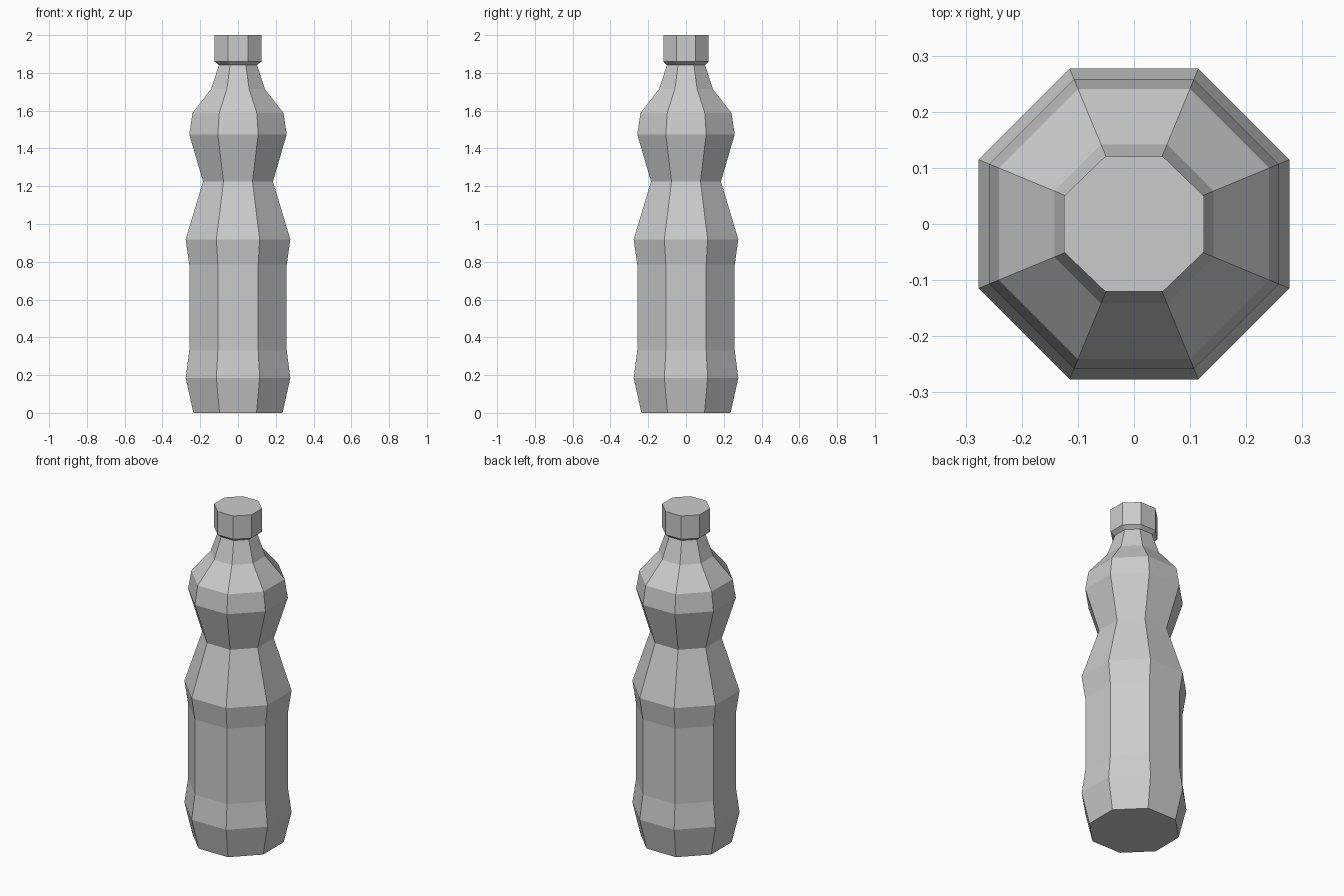
import bpy, bmesh
from math import cos, sin, pi

if "Cube" in bpy.data.objects:
    bpy.data.objects.remove(bpy.data.objects["Cube"])

SIDES = 8


def lathe(name, profile, cap_bottom=False, cap_top=False):
    """Stack octagonal rings given as (half width x, half width y, height)."""
    bm = bmesh.new()
    k = 1 / cos(pi / SIDES)
    rings = []
    for hx, hy, z in profile:
        angles = [(i + 0.5) * 2 * pi / SIDES for i in range(SIDES)]
        rings.append([bm.verts.new((hx * k * cos(a), hy * k * sin(a), z)) for a in angles])
    for low, high in zip(rings, rings[1:]):
        for i in range(SIDES):
            j = (i + 1) % SIDES
            bm.faces.new((low[i], low[j], high[j], high[i]))
    if cap_bottom:
        bm.faces.new(rings[0][::-1])
    if cap_top:
        bm.faces.new(rings[-1])
    mesh = bpy.data.meshes.new(name)
    bm.to_mesh(mesh)
    bm.free()
    obj = bpy.data.objects.new(name, mesh)
    bpy.context.collection.objects.link(obj)
    return obj


# Bottle body: foot, label section, pinched waist, shoulder, neck
body = [(0.236, 0), (0.277, 0.185), (0.258, 0.33), (0.258, 0.785),
        (0.277, 0.918), (0.185, 1.225), (0.258, 1.475), (0.241, 1.587),
        (0.142, 1.715), (0.101, 1.842)]
lathe("bottle_body", [(r, r, z) for r, z in body], cap_bottom=True)

# Screw cap: flares out from the neck, flat on top
lathe("bottle_cap", [(0.101, 0.101, 1.842), (0.125, 0.12, 1.86), (0.125, 0.12, 2.0)],
      cap_top=True)
